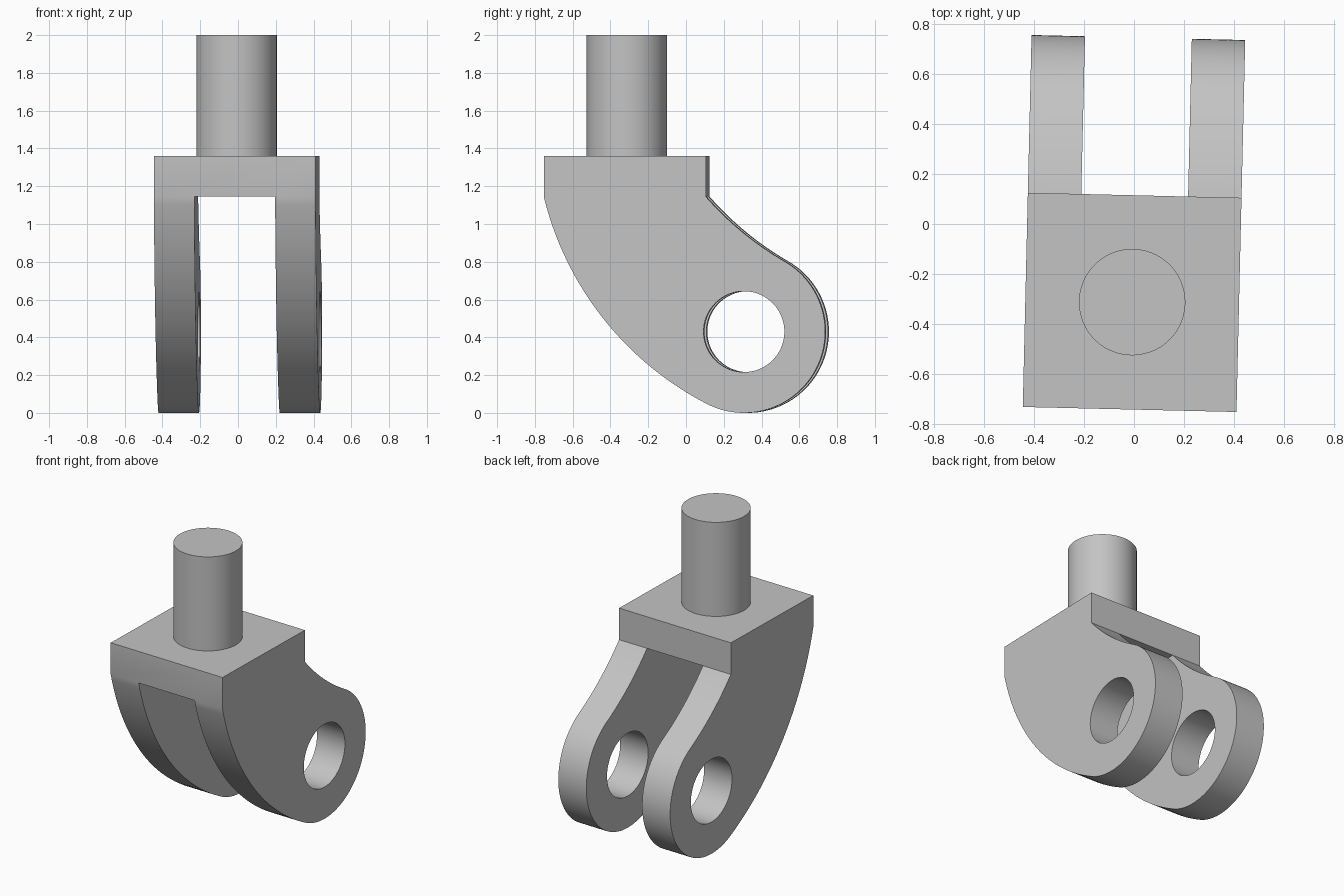
import bpy, bmesh
from math import pi, sin, cos, atan2, radians
from mathutils import Matrix, Vector

if "Cube" in bpy.data.objects:
    bpy.data.objects.remove(bpy.data.objects["Cube"])

TWIST = Matrix.Rotation(radians(-1.35), 4, 'Z')
HALF_WIDTH, SLOT_HALF = 0.428, 0.214
FRONT, BACK = -0.743, 0.115
PLATE_LOW, PLATE_TOP, TOP = 1.145, 1.36, 2.0
EYE, EYE_R, HOLE_R = Vector((0.317, 0.43)), 0.43, 0.214
STEM_Y, STEM_R = -0.313, 0.213

grey = bpy.data.materials.new("plain grey")
grey.use_nodes = True
colour = (0.55, 0.55, 0.55, 1)
grey.diffuse_color = colour
grey.node_tree.nodes["Principled BSDF"].inputs["Base Color"].default_value = colour


def make_object(name, bm):
    bmesh.ops.recalc_face_normals(bm, faces=bm.faces)
    mesh = bpy.data.meshes.new(name)
    bm.to_mesh(mesh)
    bm.free()
    mesh.materials.append(grey)
    obj = bpy.data.objects.new(name, mesh)
    bpy.context.collection.objects.link(obj)
    return obj


def cylinder(name, radius, depth, matrix):
    bm = bmesh.new()
    bmesh.ops.create_cone(bm, cap_ends=True, segments=96, radius1=radius,
                          radius2=radius, depth=depth, matrix=matrix)
    return make_object(name, bm)


def box(name, size, centre):
    bm = bmesh.new()
    bmesh.ops.create_cube(bm, size=1, matrix=Matrix.Translation(centre)
                          @ Matrix.Diagonal((*size, 1)))
    return make_object(name, bm)


def arc(centre, radius, a, b, steps):
    return [centre + radius * Vector((cos(t), sin(t)))
            for t in (a + (b - a) * i / steps for i in range(steps + 1))]


def blend_arc(start, angle, steps):
    """Arc from start that meets the eye circle tangentially at angle."""
    normal = Vector((cos(angle), sin(angle)))
    touch = EYE + EYE_R * normal
    d = start - touch
    k = -d.length_squared / (2 * d.dot(normal))
    centre = touch - k * normal
    a, b = start - centre, touch - centre
    return arc(centre, abs(k), atan2(a.y, a.x), atan2(b.y, b.x), steps)


def activate(obj):
    bpy.ops.object.select_all(action='DESELECT')
    obj.select_set(True)
    bpy.context.view_layer.objects.active = obj


# Side profile of the fork, extruded across its width
low, high = radians(-117.3), radians(60)
outline = [Vector((FRONT, PLATE_TOP))]
outline += blend_arc(Vector((FRONT, PLATE_LOW)), low, 32)
outline += arc(EYE, EYE_R, low, high, 56)[1:-1]
outline += reversed(blend_arc(Vector((BACK, PLATE_LOW)), high, 20))
outline.append(Vector((BACK, PLATE_TOP)))

bm = bmesh.new()
side = bm.faces.new([bm.verts.new((-HALF_WIDTH, p.x, p.y)) for p in outline])
swept = bmesh.ops.extrude_face_region(bm, geom=[side])["geom"]
bmesh.ops.translate(bm, vec=(2 * HALF_WIDTH, 0, 0),
                    verts=[v for v in swept if isinstance(v, bmesh.types.BMVert)])
fork = make_object("fork", bm)

# Slot between the prongs and the cross hole through both
cutters = [
    box("slot_cutter", (2 * SLOT_HALF, 4, 2), (0, 0, PLATE_LOW - 1)),
    cylinder("hole_cutter", HOLE_R, 2,
             Matrix.Translation((0, EYE.x, EYE.y)) @ Matrix.Rotation(pi / 2, 4, 'Y')),
]
activate(fork)
for cutter in cutters:
    cutter.hide_render = True
    cut = fork.modifiers.new(cutter.name, 'BOOLEAN')
    cut.operation, cut.solver, cut.object = 'DIFFERENCE', 'EXACT', cutter
    bpy.ops.object.modifier_apply(modifier=cut.name)
    bpy.data.objects.remove(cutter)

# Round stem on top of the plate
stem = cylinder("stem", STEM_R, TOP - PLATE_TOP,
                Matrix.Translation((0, STEM_Y, (TOP + PLATE_TOP) / 2)))

for part in (fork, stem):
    part.data.transform(TWIST)
    activate(part)
    bpy.ops.object.shade_smooth_by_angle(angle=radians(30))
